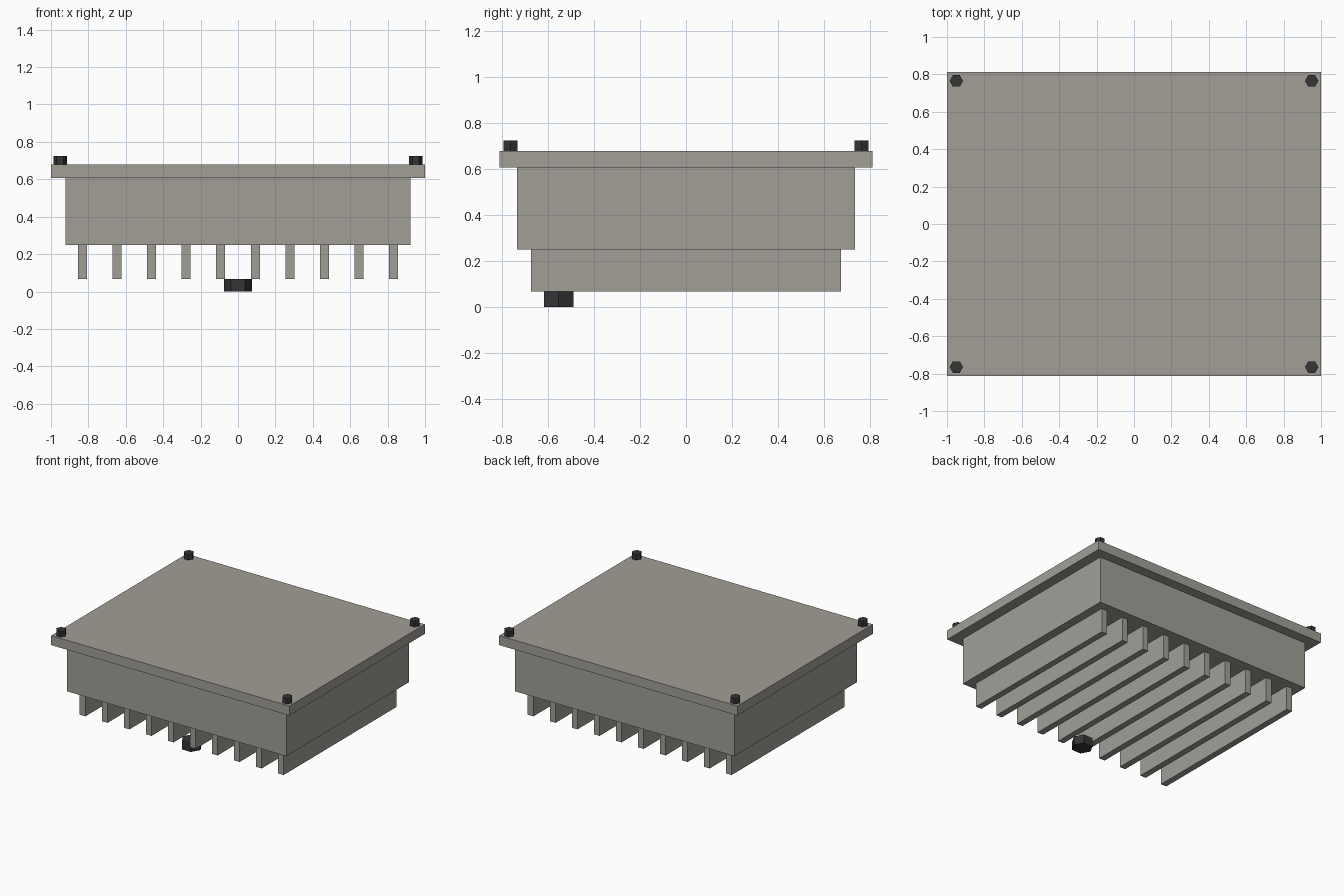
import bpy
import math

if "Cube" in bpy.data.objects:
    bpy.data.objects.remove(bpy.data.objects["Cube"])


def material(name, rgb):
    m = bpy.data.materials.new(name)
    m.diffuse_color = (*rgb, 1)
    m.use_nodes = True
    m.node_tree.nodes["Principled BSDF"].inputs["Base Color"].default_value = m.diffuse_color
    return m


PAINT = material("warm_grey_metal", (0.36, 0.345, 0.31))
DARK = material("dark_steel", (0.035, 0.035, 0.037))


def box(name, hx, hy, z0, z1, x=0.0):
    bpy.ops.mesh.primitive_cube_add(size=1, location=(x, 0, (z0 + z1) / 2))
    o = bpy.context.object
    o.name = name
    o.scale = (2 * hx, 2 * hy, z1 - z0)
    bpy.ops.object.transform_apply(location=False, rotation=False, scale=True)
    o.data.materials.append(PAINT)


def hex_head(name, x, y, radius, z0, z1):
    # corners point along x
    bpy.ops.mesh.primitive_cylinder_add(vertices=6, radius=radius, depth=z1 - z0,
                                        location=(x, y, (z0 + z1) / 2),
                                        rotation=(0, 0, math.radians(90)))
    o = bpy.context.object
    o.name = name
    o.data.materials.append(DARK)


# Pan body and top flange
box("pan_body", 0.922, 0.737, 0.25, 0.608)
box("top_flange", 1.0, 0.812, 0.608, 0.68)

# Cooling fins running front to back
for i in range(10):
    box(f"cooling_fin_{i + 1}", 0.024, 0.675, 0.066, 0.25, x=(i - 4.5) * 0.185)

# Corner bolts
for sx in (-1, 1):
    for sy in (-1, 1):
        side = ("left" if sx < 0 else "right", "front" if sy < 0 else "back")
        hex_head(f"flange_bolt_{side[1]}_{side[0]}", sx * 0.95, sy * 0.765,
                 0.036, 0.678, 0.724)

# Drain plug under the fins
hex_head("drain_plug", 0, -0.555, 0.074, 0.0, 0.066)
